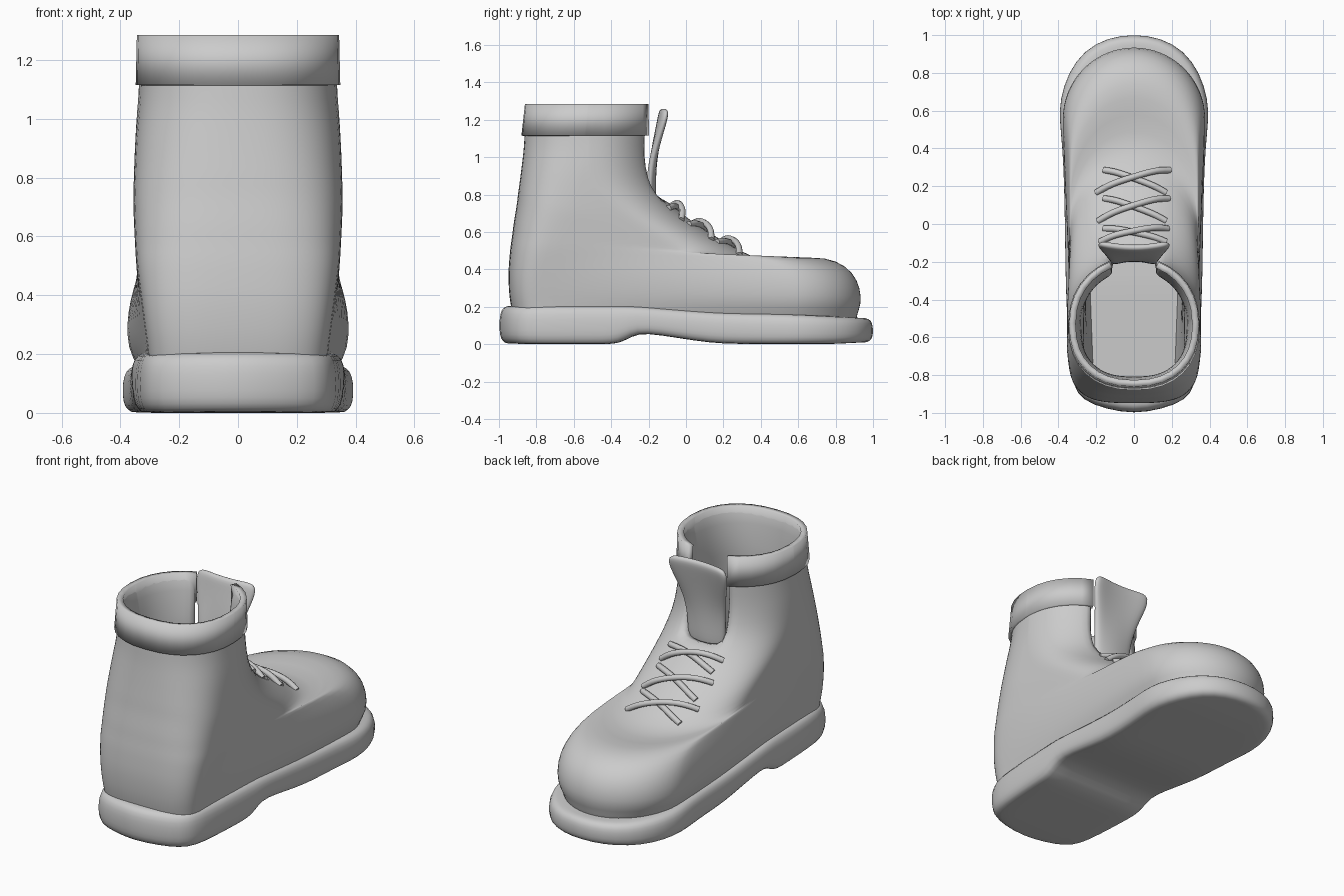
import bpy, math
from mathutils import Vector
from mathutils.bvhtree import BVHTree

if "Cube" in bpy.data.objects:
    bpy.data.objects.remove(bpy.data.objects["Cube"])


def lerp(table, t):
    """Piecewise linear lookup in a list of (t, value)."""
    for (a, va), (b, vb) in zip(table, table[1:]):
        if t <= b:
            return va + (vb - va) * max(0, t - a) / (b - a)
    return table[-1][1]


def make(name, verts, faces):
    me = bpy.data.meshes.new(name)
    me.from_pydata(verts, [], faces)
    me.validate()
    ob = bpy.data.objects.new(name, me)
    bpy.context.collection.objects.link(ob)
    for p in me.polygons:
        p.use_smooth = True
    return ob


def solidify(ob, thickness, offset=-1):
    m = ob.modifiers.new("thickness", 'SOLIDIFY')
    m.thickness, m.offset = thickness, offset
    return m


def subdivide(ob, levels):
    m = ob.modifiers.new("smooth", 'SUBSURF')
    m.levels = m.render_levels = levels


def smooth_by_angle(ob):
    bpy.ops.object.select_all(action='DESELECT')
    ob.select_set(True)
    bpy.context.view_layer.objects.active = ob
    bpy.ops.object.shade_smooth_by_angle(angle=math.radians(40))


CAP, STRAIGHT = 8, 4
HEEL_W = [(.19, .305), (.5, .347), (.75, .358), (.95, .35), (1.1, .335)]


def ring(yb, zb, yf, zf, wf, cf, grow=0):
    """One closed slice of the boot, counter-clockwise, starting at the toe."""
    wb = lerp(HEEL_W, zb) + grow
    wf += grow
    yb, yf = yb - grow, yf + grow
    cb = min(lerp([(.3, .2), (1.1, .335)], zb), (yf - yb) / 2)
    n = lerp([(.3, 3.2), (1.1, 2.3)], zb)
    half = []
    for i in range(CAP + 1):
        a = math.pi / 2 * i / CAP
        half.append((wf * math.sin(a), yf - cf + cf * math.cos(a)))
    y0, y1 = yf - cf, yb + cb
    for i in range(1, STRAIGHT):
        s = i / STRAIGHT
        half.append((wf + (wb - wf) * s, y0 + (y1 - y0) * s))
    for i in range(CAP + 1):
        a = math.pi / 2 * i / CAP
        half.append((wb * math.cos(a) ** (2 / n) if i < CAP else 0,
                     y1 - cb * math.sin(a) ** (2 / n)))
    loop = [(-x, y) for x, y in half] + [(x, y) for x, y in half[-2:0:-1]]
    return [(x, y, zb + (zf - zb) * (y - yb) / (yf - yb)) for x, y in loop]


def loft(name, rings, gap_from):
    """Skin the slices, leaving the lacing slit open from slice gap_from up."""
    n = len(rings[0])
    verts = [p for r in rings for p in r]
    faces = []
    for i in range(len(rings) - 1):
        for j in range(n):
            if i >= gap_from and (j < 2 or j >= n - 2):
                continue
            k = (j + 1) % n
            faces.append((i * n + j, i * n + k, (i + 1) * n + k, (i + 1) * n + j))
    used = sorted({v for f in faces for v in f})
    new = {v: i for i, v in enumerate(used)}
    return make(name, [verts[v] for v in used], [[new[v] for v in f] for f in faces])


# Leather upper: slices as heel y, heel z, front y, front z, front width, cap length
slices = [
    (-.93, .15, .91, .08, .325, .36), (-.935, .20, .915, .165, .35, .37),
    (-.945, .25, .94, .21, .378, .38), (-.95, .33, .935, .30, .382, .38),
    (-.95, .40, .895, .385, .368, .38), (-.945, .46, .81, .448, .347, .38),
    (-.94, .52, .68, .472, .337, .42), (-.93, .58, .48, .438, .335, .46),
    (-.925, .63, .35, .465, .338, .45), (-.915, .69, .24, .53, .342, .43),
    (-.905, .75, .10, .61, .347, .40), (-.90, .80, -.03, .70, .352, .37),
    (-.89, .87, -.125, .80, .352, .35), (-.88, .95, -.165, .89, .35, .34),
    (-.87, 1.03, -.185, 1.0, .345, .33), (-.865, 1.11, -.185, 1.11, .335, .33),
    (-.855, 1.275, -.185, 1.275, .335, .33)]
upper = loft("boot_upper", [ring(*s) for s in slices], 12)
# wall thins toward the rim
group = upper.vertex_groups.new(name="wall")
for v in upper.data.vertices:
    group.add([v.index], lerp([(.8, 1), (1.05, .65), (1.27, .25)], v.co.z), 'REPLACE')
solidify(upper, .09).vertex_group = "wall"
subdivide(upper, 1)

# Collar band
collar = loft("collar", [ring(-.867, 1.115, -.185, 1.115, .332, .33, .013),
                         ring(-.852, 1.285, -.185, 1.285, .332, .33, .009)], 0)
solidify(collar, .035)
smooth_by_angle(collar)

# Sole: half outline from heel to toe, stacked rounded layers
outline = [(0, -1.006), (.15, -.98), (.27, -.935), (.325, -.86), (.344, -.7), (.354, -.5),
           (.358, -.4), (.36, -.34), (.362, -.27), (.364, -.15), (.367, .05),
           (.37, .2), (.378, .4), (.395, .55), (.392, .66), (.35, .8), (.264, .92),
           (.14, .987), (0, 1.006)]
bottom = [(-1, .005), (-.9, 0), (-.4, 0), (-.34, .02), (-.27, .06), (-.15, .05),
          (.05, .018), (.2, .002), (.8, 0), (1, .01)]
top = [(-1, .205), (-.3, .205), (0, .18), (.2, .167), (.6, .16), (1, .14)]
layers = [(.05, 0), (.03, 0), (.006, .12), (0, .35), (0, .65), (.01, .9), (.035, 1), (.07, 1)]
loop = outline + [(-x, y) for x, y in outline[-2:0:-1]]
n, h = len(loop), len(outline)
verts, faces = [], []
for inset, f in layers:
    for x, y in loop:
        zb, zt = lerp(bottom, y), lerp(top, y)
        verts.append((x * (1 - inset / .38), y * (1 - inset), zb + (zt - zb) * f))
for i in range(len(layers) - 1):
    for j in range(n):
        k = (j + 1) % n
        faces.append((i * n + j, i * n + k, (i + 1) * n + k, (i + 1) * n + j))
for base, flip in ((0, True), ((len(layers) - 1) * n, False)):
    for j in range(h - 1):
        q = [j, j + 1, (n - j - 1) % n, (n - j) % n]
        q = [base + v for v in dict.fromkeys(q)]
        faces.append(q[::-1] if flip else q)
sole = make("sole", verts, faces)
subdivide(sole, 1)

# Tongue: rows of centre y, z, half width, forward curl of the edges
rows = [(-.175, .72, .12, -.03), (-.18, .86, .125, -.02), (-.175, .98, .135, -.01),
        (-.155, 1.10, .165, .01), (-.135, 1.20, .2, .025), (-.125, 1.26, .185, .025)]
verts = [(w * u, y + c * u * u, z) for y, z, w, c in rows for u in (-1, -.5, 0, .5, 1)]
faces = [(i * 5 + j, i * 5 + j + 1, i * 5 + j + 6, i * 5 + j + 5)
         for i in range(len(rows) - 1) for j in range(4)]
tongue = make("tongue", verts, faces)
solidify(tongue, .04, 0)
subdivide(tongue, 2)

# Crossed laces draped over the upper
bpy.context.view_layer.update()
tree = BVHTree.FromObject(upper, bpy.context.evaluated_depsgraph_get())


def lace(name, x0, y0, x1, y1, lift):
    cu = bpy.data.curves.new(name, 'CURVE')
    cu.dimensions = '3D'
    cu.bevel_depth, cu.bevel_resolution, cu.use_fill_caps = .017, 2, True
    sp = cu.splines.new('NURBS')
    sp.points.add(8)
    sp.use_endpoint_u, sp.order_u, sp.resolution_u = True, 4, 3
    for i, p in enumerate(sp.points):
        t = i / 8
        bow = 1 - (2 * t - 1) ** 4
        x = x0 + (x1 - x0) * t
        y = y0 + (y1 - y0) * t + .01 * bow
        hit = tree.ray_cast(Vector((x, y, 2)), Vector((0, 0, -1)))[0]
        z = hit.z if hit else .6
        p.co = (x, y + lift * bow * .5, z + lift * bow, 1)
    bpy.context.collection.objects.link(bpy.data.objects.new(name, cu))


for i, (y, s) in enumerate([(.225, .06), (.075, .06), (-.06, .035)]):
    lace(f"lace_over_{i}", -.2 + i * .01, y - s, .19 - i * .005, y + s, .028)
    lace(f"lace_under_{i}", .17, y - s, -.16, y + s, .01)
